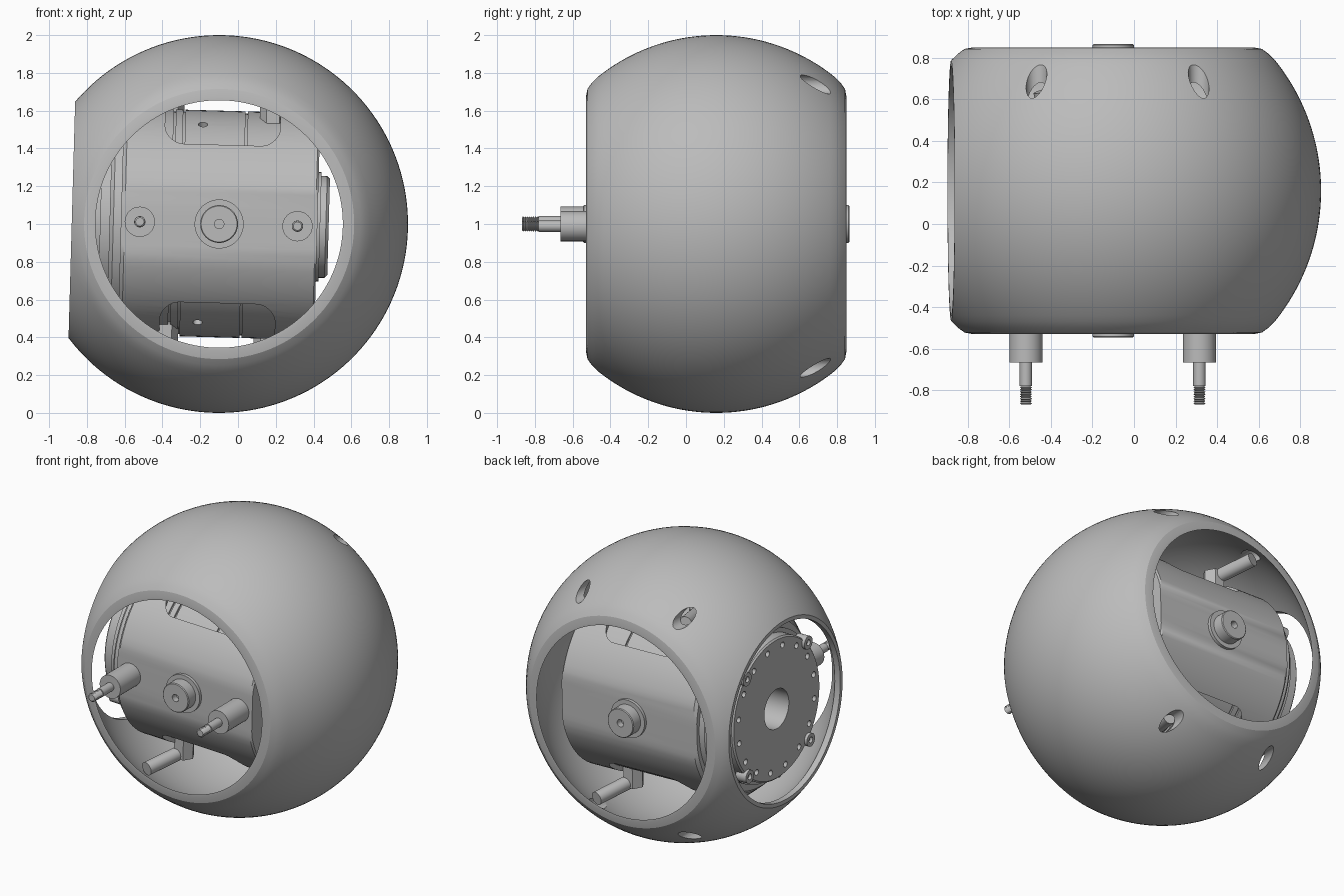
import bpy, bmesh, math
from mathutils import Matrix, Vector

if "Cube" in bpy.data.objects:
    bpy.data.objects.remove(bpy.data.objects["Cube"])

GREY = (0.5, 0.5, 0.5, 1)
grey = bpy.data.materials.new("plain_grey")
grey.use_nodes = True
grey.diffuse_color = GREY
grey.node_tree.nodes["Principled BSDF"].inputs["Base Color"].default_value = GREY

X, Y, Z = Vector((1, 0, 0)), Vector((0, 1, 0)), Vector((0, 0, 1))
parts = []


def finish(name, bm, keep=True):
    bmesh.ops.remove_doubles(bm, verts=bm.verts, dist=1e-5)
    bmesh.ops.recalc_face_normals(bm, faces=bm.faces)
    mesh = bpy.data.meshes.new(name)
    bm.to_mesh(mesh)
    bm.free()
    mesh.materials.append(grey)
    ob = bpy.data.objects.new(name, mesh)
    bpy.context.collection.objects.link(ob)
    if keep:
        parts.append(ob)
    return ob


def lathe(name, profile, axis, origin=(0, 0, 0), seg=32, keep=True, flat=None):
    """Spin a closed (radius, height) profile around an axis."""
    bm = bmesh.new()
    turn = Matrix.Translation(origin) @ axis.to_track_quat('Z', 'Y').to_matrix().to_4x4()
    rings = []
    for i in range(seg):
        a = math.tau * i / seg
        rings.append([bm.verts.new(turn @ Vector((r * math.cos(a), r * math.sin(a), h)))
                      for r, h in profile])
    n = len(profile)
    for i in range(seg):
        p, q = rings[i], rings[(i + 1) % seg]
        for j in range(n):
            k = (j + 1) % n
            if profile[j][0] == 0 and profile[k][0] == 0:
                continue
            if profile[j][0] == 0:
                bm.faces.new((p[j], p[k], q[k]))
            elif profile[k][0] == 0:
                bm.faces.new((p[j], p[k], q[j]))
            else:
                bm.faces.new((p[j], p[k], q[k], q[j]))
    if flat:
        for v in bm.verts:
            v.co.y = max(-flat, min(flat, v.co.y))
    return finish(name, bm, keep)


def rod(name, start, end, r, seg=24, keep=True):
    start, end = Vector(start), Vector(end)
    d = end - start
    return lathe(name, [(0, 0), (r, 0), (r, d.length), (0, d.length)], d, start, seg, keep)


def box(name, size, centre, corner=0):
    bm = bmesh.new()
    bmesh.ops.create_cube(bm, size=1, matrix=Matrix.Translation(centre) @ Matrix.Diagonal((*size, 1)))
    if corner:
        upright = [e for e in bm.edges if abs((e.verts[0].co - e.verts[1].co).z) > 0.1]
        bmesh.ops.bevel(bm, geom=upright, offset=corner, segments=8, affect='EDGES', profile=0.5)
    return finish(name, bm, False)


def cut(ob, *cutters):
    for c in cutters:
        mod = ob.modifiers.new("cut", 'BOOLEAN')
        mod.operation, mod.solver, mod.object = 'DIFFERENCE', 'EXACT', c
        bpy.context.view_layer.objects.active = ob
        bpy.ops.object.modifier_apply(modifier=mod.name)
        bpy.data.objects.remove(c)


def arc(radius, limit, steps):
    return [(radius * math.cos(a), radius * math.sin(a))
            for a in (-limit + 2 * limit * i / steps for i in range(steps + 1))]


# Spherical shell, open at front and back with rounded rims
rim = [(0.655, 0.69), (0.672, 0.69), (0.715, 0.682), (0.748, 0.658)]
outer = arc(1.0, math.asin(0.63), 36)
inner = arc(0.951, math.asin(0.688 / 0.951), 36)[1:-1]
profile = [(r, -h) for r, h in rim] + outer + rim[::-1] + inner[::-1]
shell = lathe("outer_shell", profile, Y, seg=144)
cut(shell, box("side_cut", (1, 3, 3), (-1.28, 0, 0)),
    rod("side_bore", (-1.1, 0, 0), (-0.6, 0, 0), 0.6, 96, False))
for sx in (-1, 1):
    for sz in (-1, 1):
        cut(shell, rod("drill", (0.39 * sx, 0.2, 0.75 * sz), (0.39 * sx, 1, 0.75 * sz), 0.05, 32, False))

# Body with flats at front and back, and pockets above and below
body = lathe("body", [(0, -0.52), (0.61, -0.52), (0.63, -0.5), (0.63, 0.51), (0.62, 0.52), (0, 0.52)],
             X, seg=96, flat=0.604)
for s in (-1, 1):
    cut(body, box("pocket", (0.61, 0.94, 0.6), (0.005, 0, 0.65 * s), 0.1))

# Grooved housing inside the pockets
steps = [(0, -0.5), (0.6, -0.5)]
for g in (-0.25, -0.2, 0.13):
    steps += [(0.6, g - 0.006), (0.588, g - 0.006), (0.588, g + 0.006), (0.6, g + 0.006)]
housing = lathe("inner_housing", steps + [(0.6, 0.5), (0, 0.5)], X, seg=96, flat=0.59)
for sy in (-1, 1):
    for sz in (-1, 1):
        cut(housing, rod("port", (-0.1, 0.25 * sy, 0.45 * sz), (-0.1, 0.35 * sy, 0.63 * sz), 0.025, 16, False))
for ob in (body, housing):
    cut(ob, rod("bore", (-0.9, 0, 0), (0.3, 0, 0), 0.135, 48, False))

# Stepped flange with a ring of bolt holes
flange = lathe("flange", [(0.135, 0.5), (0.58, 0.5), (0.58, 0.56), (0.56, 0.58), (0.51, 0.58), (0.51, 0.63),
                          (0.48, 0.63), (0.48, 0.70), (0.47, 0.71), (0.135, 0.71)], -X, seg=96)
for i in range(16):
    a = math.tau * (i + 0.5) / 16
    y, z = 0.42 * math.cos(a), 0.42 * math.sin(a)
    cut(flange, rod("bolt_hole", (-0.8, y, z), (-0.65, y, z), 0.02, 16, False))
for i in range(4):
    a = math.tau * (i + 0.5) / 4
    lathe("flange_screw", [(0, 0), (0.045, 0), (0.045, 0.08), (0.02, 0.08), (0.02, 0.06), (0, 0.06)],
          -X, (-0.65, 0.475 * math.cos(a), 0.475 * math.sin(a)), 20)

# End plate on the closed side
lathe("end_plate", [(0, 0.5), (0.27, 0.5), (0.27, 0.565), (0.255, 0.58), (0, 0.58)], X, seg=48)
lathe("end_plate_collar", [(0, 0.5), (0.29, 0.5), (0.29, 0.535), (0, 0.535)], X, seg=48)

# Pivot bosses at front and back
for s, side in ((-1, "front"), (1, "back")):
    lathe(side + "_boss", [(0, 0.58), (0.13, 0.58), (0.13, 0.625), (0.1, 0.625), (0.1, 0.70), (0.095, 0.705),
                           (0.025, 0.705), (0.025, 0.66), (0, 0.66)], Y * s, seg=48)

# Threaded connectors on the front
thread = []
for i in range(8):
    h = 0.94 + i * 0.011
    thread += [(0.022, h), (0.029, h + 0.0055)]
for x in (-0.42, 0.415):
    lathe("front_connector", [(0, 0.58), (0.08, 0.58), (0.08, 0.825), (0.03, 0.825), (0.03, 0.94)]
          + thread + [(0.022, 1.028), (0, 1.028)], -Y, (x, 0, 0), 32)

# Angled rods beside the pockets
for sx, sy, sz in ((-1, -1, -1), (1, 1, -1), (-1, 1, 1), (1, -1, 1)):
    def at(x, y, z):
        return (x * sx, y * sy, z * sz)
    rod("rod_mount", at(0.27, 0.2, 0.5), at(0.27, 0.2, 0.68), 0.07, 6)
    rod("angled_rod", at(0.27, 0.16, 0.645), at(0.36, 0.48, 0.69), 0.045)

# Slight roll and placement on the ground, then smooth shading
place = Matrix.Translation((-0.1, 0.16, 1)) @ Matrix.Rotation(0.028, 4, 'Y')
bpy.ops.object.select_all(action='DESELECT')
for ob in parts:
    ob.data.transform(place)
    ob.select_set(True)
bpy.context.view_layer.objects.active = shell
bpy.ops.object.shade_smooth_by_angle(angle=math.radians(25))
